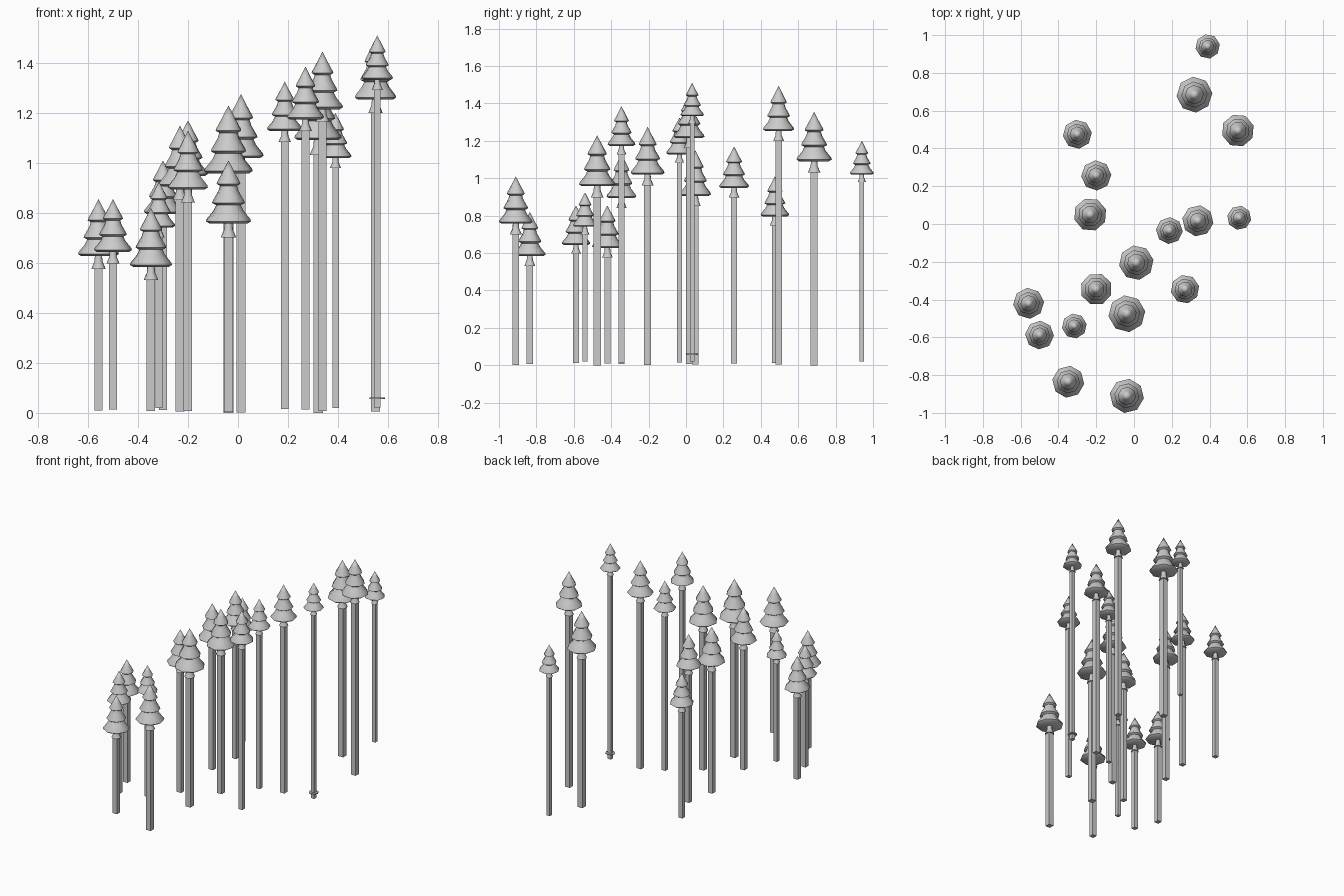
import bpy, bmesh, math, random
from mathutils import Matrix

if "Cube" in bpy.data.objects:
    bpy.data.objects.remove(bpy.data.objects["Cube"])

random.seed(4)

grey = bpy.data.materials.new("plain grey")
grey.diffuse_color = (0.6, 0.6, 0.6, 1)
grey.use_nodes = True
grey.node_tree.nodes["Principled BSDF"].inputs["Base Color"].default_value = grey.diffuse_color

# x, y, crown radius, tip height
TREES = [
    (0.39, 0.94, 0.065, 1.20), (0.32, 0.685, 0.095, 1.355),
    (0.55, 0.495, 0.087, 1.495), (-0.30, 0.475, 0.077, 1.01),
    (-0.20, 0.257, 0.08, 1.17), (-0.232, 0.05, 0.088, 1.15),
    (0.187, -0.035, 0.071, 1.325), (0.338, 0.017, 0.083, 1.445),
    (0.557, 0.033, 0.064, 1.51), (0.012, -0.205, 0.092, 1.275),
    (-0.20, -0.345, 0.085, 1.13), (0.27, -0.345, 0.076, 1.385),
    (-0.038, -0.475, 0.098, 1.23), (-0.558, -0.42, 0.082, 0.855),
    (-0.316, -0.54, 0.066, 0.925), (-0.50, -0.588, 0.076, 0.855),
    (-0.348, -0.835, 0.085, 0.82), (-0.038, -0.91, 0.091, 1.01),
]

# Half profiles (radius, height below tip) in units of the crown radius
CROWN = [(0, 0), (0.26, -0.5), (0.5, -0.94), (0.53, -1.03), (0.38, -1.12),
         (0.45, -1.35), (0.7, -1.78), (0.73, -1.87), (0.55, -1.97),
         (0.66, -2.2), (0.97, -2.58), (1.0, -2.68), (0.85, -2.78), (0, -2.78)]
FLARE = [(0, -2.7), (0.17, -2.7), (0.2, -3.05), (0.35, -3.4), (0, -3.4)]


def finish(bm, name):
    bmesh.ops.recalc_face_normals(bm, faces=bm.faces[:])
    mesh = bpy.data.meshes.new(name)
    bm.to_mesh(mesh)
    bm.free()
    mesh.materials.append(grey)
    ob = bpy.data.objects.new(name, mesh)
    bpy.context.collection.objects.link(ob)
    return ob


def lathe(name, profile, loc, scale, turn, sides=8):
    """Revolve a half profile that starts and ends on the axis."""
    bm = bmesh.new()
    rings = []
    for r, z in profile:
        if r == 0:
            rings.append([bm.verts.new((0, 0, z))] * sides)
        else:
            rings.append([bm.verts.new((r * math.cos(a), r * math.sin(a), z))
                          for a in (turn + i * math.tau / sides for i in range(sides))])
    for a, b in zip(rings, rings[1:]):
        for i in range(sides):
            j = (i + 1) % sides
            bm.faces.new(list(dict.fromkeys((a[i], b[i], b[j], a[j]))))
    bmesh.ops.scale(bm, vec=(scale,) * 3, verts=bm.verts[:])
    bmesh.ops.translate(bm, vec=loc, verts=bm.verts[:])
    ob = finish(bm, name)
    bpy.ops.object.select_all(action='DESELECT')
    ob.select_set(True)
    bpy.context.view_layer.objects.active = ob
    bpy.ops.object.shade_smooth_by_angle(angle=math.radians(50))
    return ob


def post(name, x, y, half, low, high):
    bm = bmesh.new()
    bmesh.ops.create_cube(bm, size=1, matrix=Matrix.Translation((x, y, (low + high) / 2))
                          @ Matrix.Diagonal((2 * half, 2 * half, high - low, 1)))
    return finish(bm, name)


for x, y, r, tip in TREES:
    turn = random.uniform(0, math.pi / 4)
    lathe("tiered_crown", CROWN, (x, y, tip), r, turn)
    lathe("trunk_flare", FLARE, (x, y, tip), r, turn)
    post("square_trunk", x, y, 0.2 * r, max(0, 0.063 - 0.66 * r), tip - 3.3 * r)

# Thin collar low on one trunk
lathe("trunk_collar", [(0, 0.003), (0.031, 0.003), (0.031, -0.003), (0, -0.003)],
      (0.557, 0.033, 0.059), 1, 0)
